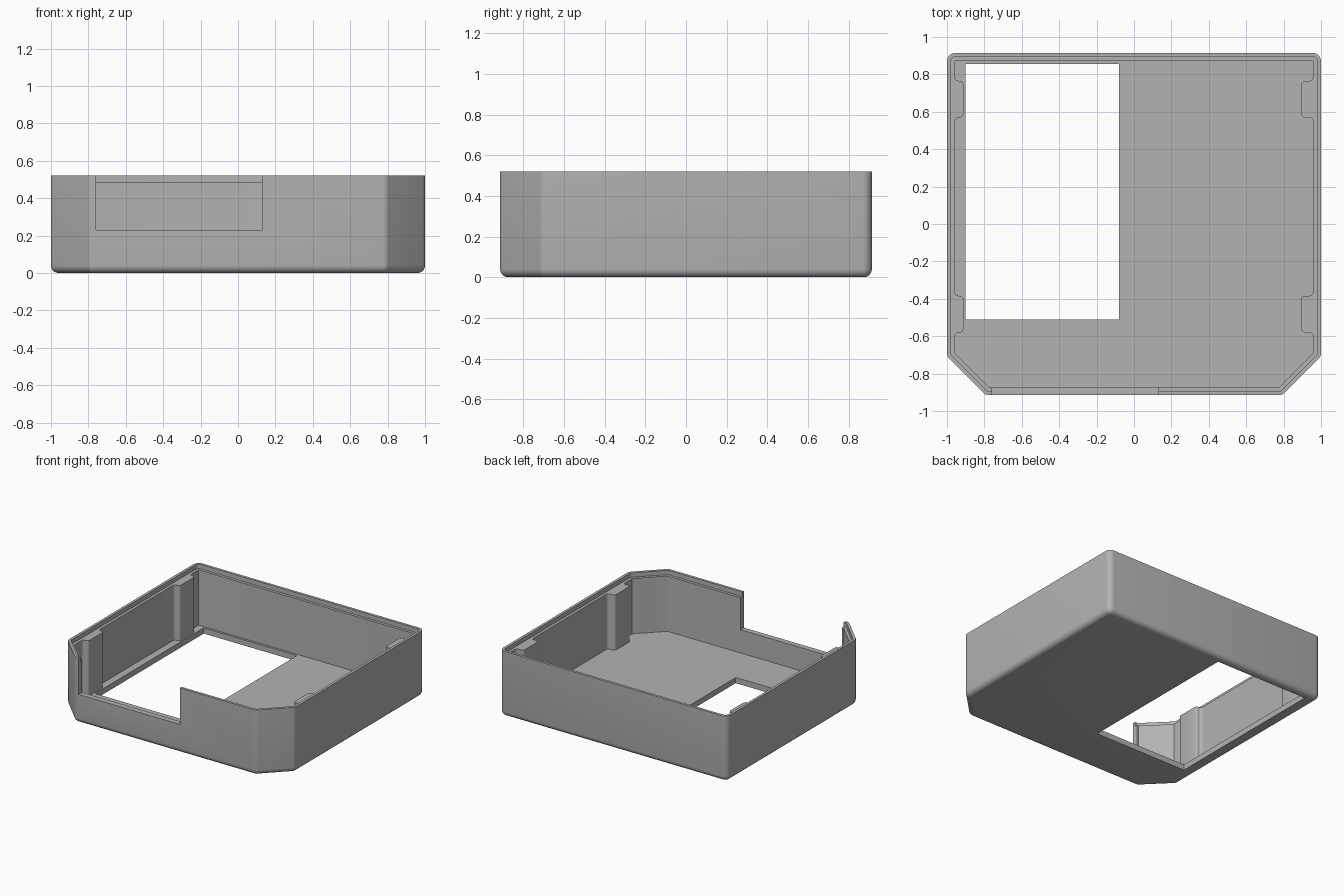
import bpy, bmesh, math
from mathutils import Vector

old = bpy.data.objects.get("Cube")
if old:
    bpy.data.objects.remove(old, do_unlink=True)

HEIGHT, FLOOR, LEDGE = 0.52, 0.045, 0.485   # rim, floor top, lid ledge
WALL, LIP, FILLET = 0.043, 0.021, 0.04      # wall and lip thickness, edge radius

grey = bpy.data.materials.new("plastic grey")
grey.use_nodes = True
colour = (0.45, 0.45, 0.45, 1)
grey.diffuse_color = colour
grey.node_tree.nodes["Principled BSDF"].inputs["Base Color"].default_value = colour


def loft(name, rings):
    """Skin a stack of equal-length (points, z) rings and cap both ends."""
    bm = bmesh.new()
    loops = [[bm.verts.new((p[0], p[1], z)) for p in pts] for pts, z in rings]
    for a, b in zip(loops, loops[1:]):
        for i in range(len(a)):
            j = (i + 1) % len(a)
            bm.faces.new((a[i], a[j], b[j], b[i]))
    bm.faces.new(loops[0][::-1])
    bm.faces.new(loops[-1])
    bmesh.ops.recalc_face_normals(bm, faces=bm.faces[:])
    mesh = bpy.data.meshes.new(name)
    bm.to_mesh(mesh)
    bm.free()
    mesh.materials.append(grey)
    obj = bpy.data.objects.new(name, mesh)
    bpy.context.collection.objects.link(obj)
    return obj


def smooth(obj):
    bpy.ops.object.select_all(action="DESELECT")
    obj.select_set(True)
    bpy.context.view_layer.objects.active = obj
    bpy.ops.object.shade_smooth_by_angle(angle=math.radians(30))


def rounded(corners, radius, steps=5):
    """Round each corner of a counter-clockwise convex outline."""
    pts = []
    for i, c in enumerate(corners):
        d_in = (c - corners[i - 1]).normalized()
        d_out = (corners[(i + 1) % len(corners)] - c).normalized()
        turn = d_in.angle(d_out)
        start = c - d_in * radius * math.tan(turn / 2)
        normal = Vector((-d_in.y, d_in.x))
        for k in range(steps + 1):
            t = turn * k / steps
            pts.append(start + radius * (d_in * math.sin(t) + normal * (1 - math.cos(t))))
    return pts


def outline(inset):
    """Case plan with two chamfered front corners, moved inward by inset."""
    x, y = 1 - inset, 0.915 - inset
    chamfer = 0.207 - inset * (2 - math.sqrt(2))
    corners = [(x - chamfer, -y), (x, -y + chamfer), (x, y),
               (-x, y), (-x, -y + chamfer), (-x + chamfer, -y)]
    return rounded([Vector(c) for c in corners], max(0.002, 0.045 - inset))


# Case: rounded bottom edge, outer wall, stepped lip, inner wall and floor
rings = []
for k in range(6):
    a = math.pi / 2 * k / 5
    rings.append((outline(FILLET * (1 - math.sin(a))), FILLET * (1 - math.cos(a))))
rings += [(outline(0), HEIGHT), (outline(LIP), HEIGHT), (outline(LIP), LEDGE),
          (outline(WALL), LEDGE), (outline(WALL), FLOOR)]
case = loft("case", rings)


def cut(x0, x1, y0, y1, z0, z1):
    box = [(x0, y0), (x1, y0), (x1, y1), (x0, y1)]
    cutter = loft("cutter", [(box, z0), (box, z1)])
    cutter.hide_render = True
    mod = case.modifiers.new("cut", "BOOLEAN")
    mod.operation, mod.solver, mod.object = "DIFFERENCE", "EXACT", cutter
    bpy.context.view_layer.objects.active = case
    bpy.ops.object.modifier_apply(modifier=mod.name)
    bpy.data.objects.remove(cutter, do_unlink=True)


cut(-0.9, -0.08, -0.51, 0.855, -0.1, 0.2)       # floor opening
cut(-0.76, 0.13, -1.0, -0.8, 0.23, 0.7)         # front wall notch
smooth(case)


# Ribs on the side walls, flared at the wall and rounded at the nose
def rib(name, side, y, depth):
    half, r = 0.098, 0.02
    edge = [(0, half + r)]
    for k in range(1, 5):       # concave flare
        a = math.pi / 2 * k / 4
        edge.append((r * (1 - math.cos(a)), half + r * (1 - math.sin(a))))
    for k in range(5):          # convex nose
        a = math.pi / 2 * k / 4
        edge.append((depth - r + r * math.sin(a), half - r + r * math.cos(a)))
    edge += [(d, -w) for d, w in reversed(edge)]
    plan = [(side * (1 - WALL - d), y + w) for d, w in edge]
    smooth(loft(name, [(plan, FLOOR), (plan, LEDGE)]))


for side, label, depth in ((1, "left", 0.062), (-1, "right", 0.045)):
    rib("back_" + label + "_rib", side, 0.667, depth)
    rib("front_" + label + "_rib", side, -0.482, depth)
